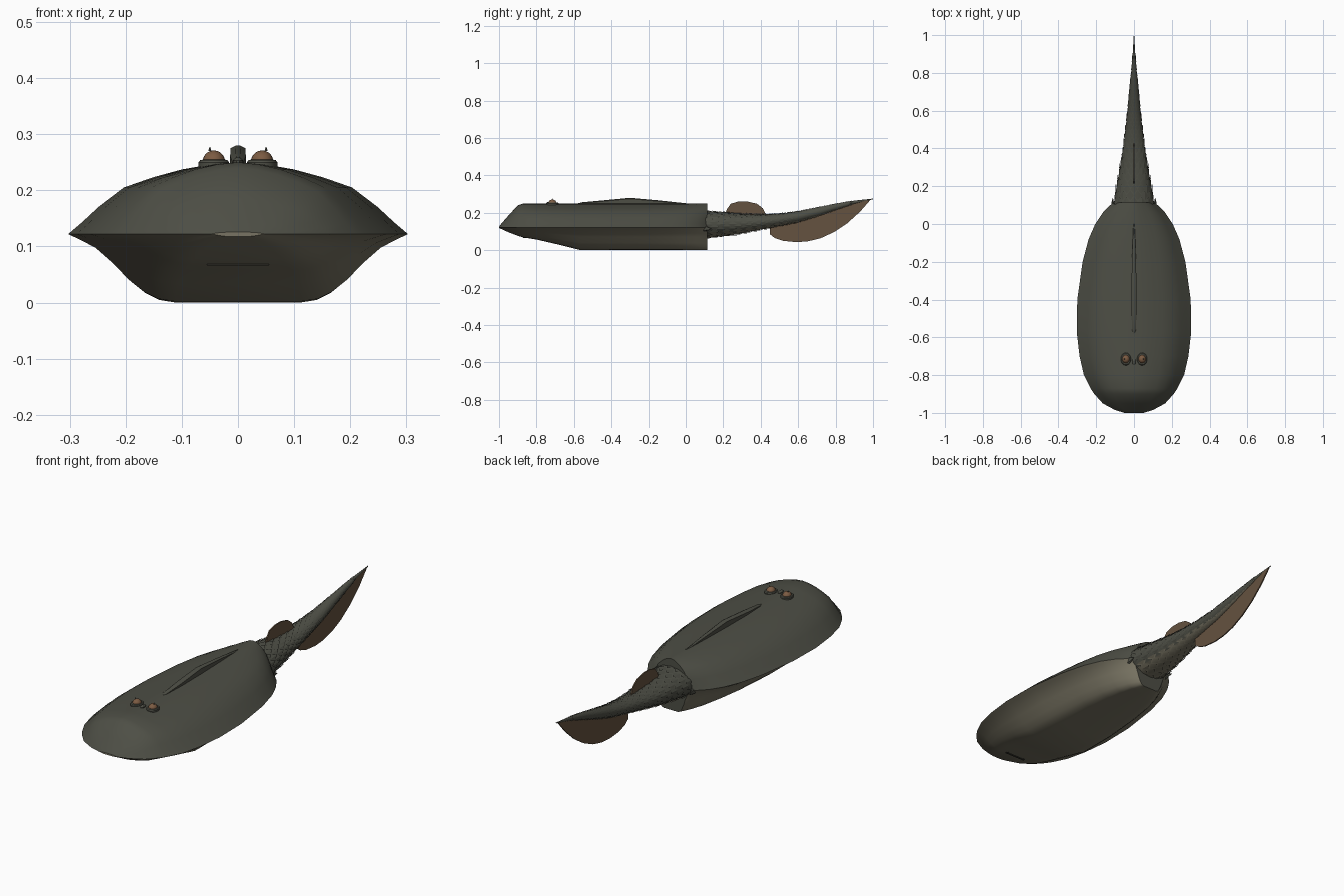
import bpy, bmesh, math
from mathutils import Vector

cube = bpy.data.objects.get("Cube")
if cube:
    bpy.data.objects.remove(cube)


def material(name, rgb):
    m = bpy.data.materials.new(name)
    m.use_nodes = True
    m.diffuse_color = (*rgb, 1)
    m.node_tree.nodes["Principled BSDF"].inputs["Base Color"].default_value = (*rgb, 1)
    return m


SHELL = material("dark olive shell", (0.075, 0.077, 0.06))
BELLY = material("pale belly", (0.19, 0.175, 0.125))
FIN = material("brown fin", (0.13, 0.085, 0.05))
EYE = material("amber eye", (0.2, 0.105, 0.055))
DARK = material("mouth dark", (0.03, 0.028, 0.022))


def finish(name, bm, mats, angle=35, rule=None, recalc=True):
    """Turn a bmesh into a shaded object; rule picks the material per face."""
    if recalc:
        bmesh.ops.recalc_face_normals(bm, faces=bm.faces)
    bm.normal_update()
    if rule:
        for f in bm.faces:
            f.material_index = rule(f)
    me = bpy.data.meshes.new(name)
    bm.to_mesh(me)
    bm.free()
    ob = bpy.data.objects.new(name, me)
    bpy.context.collection.objects.link(ob)
    for m in mats:
        me.materials.append(m)
    bpy.ops.object.select_all(action='DESELECT')
    ob.select_set(True)
    bpy.context.view_layer.objects.active = ob
    bpy.ops.object.shade_smooth_by_angle(angle=math.radians(angle))
    return ob


def loft(rings):
    """Skin closed rings of equal length and cap both ends."""
    bm = bmesh.new()
    rows = [[bm.verts.new(p) for p in r] for r in rings]
    n = len(rows[0])
    for a, b in zip(rows, rows[1:]):
        for i in range(n):
            j = (i + 1) % n
            bm.faces.new((a[i], a[j], b[j], b[i]))
    bm.faces.new(rows[0])
    bm.faces.new(rows[-1])
    return bm


def lerp_table(table, y):
    """Read a row of values at y from a table sorted by its first column."""
    for a, b in zip(table, table[1:]):
        if y <= b[0]:
            t = max(0, (y - a[0]) / (b[0] - a[0]))
            return [p + (q - p) * t for p, q in zip(a[1:], b[1:])]
    return table[-1][1:]


# Head shield: y, half width, top, bottom
RIM = 0.122
SHIELD = [(-1, .05, .126, .118), (-.985, .10, .145, .112), (-.95, .165, .185, .096),
          (-.9, .21, .24, .077), (-.87, .23, .25, .068), (-.8, .265, .25, .057),
          (-.7, .288, .25, .034), (-.57, .303, .25, .002), (-.4, .30, .25, 0),
          (-.2, .272, .25, 0), (-.08, .24, .25, 0), (0, .205, .25, 0),
          (.06, .165, .25, 0), (.1, .125, .25, 0), (.115, .105, .25, 0)]
UPPER = [(1, 0), (.92, .16), (.82, .38), (.67, .65), (.5, .79), (.33, .9), (.16, .97)]
LOWER = [(.94, .07), (.84, .2), (.74, .42), (.64, .68), (.55, .86), (.47, .96), (.37, 1)]


def shield_ring(y, w, top, bot):
    up = [(u * w, RIM + v * (top - RIM)) for u, v in UPPER]
    low = [(u * w, RIM - v * (RIM - bot)) for u, v in LOWER]
    half = up + [(0, top)] + [(-x, z) for x, z in reversed(up)]
    half += [(-x, z) for x, z in low] + [(0, bot)] + [(x, z) for x, z in reversed(low)]
    return [(x, y, z) for x, z in half]


finish("head_shield", loft([shield_ring(*s) for s in SHIELD]), [SHELL, BELLY],
       rule=lambda f: int(f.calc_center_median().z < RIM and f.normal.y < .95))

# Tail: y, half width, top, bottom
TAIL = [(.05, .11, .215, .06), (.12, .105, .208, .066), (.2, .092, .203, .075),
        (.3, .074, .194, .09), (.4, .058, .19, .11), (.5, .045, .195, .13),
        (.6, .034, .208, .15), (.7, .024, .228, .18), (.8, .015, .248, .215),
        (.9, .007, .265, .248), (1, .001, .276, .272)]


def tail_point(y, a, lift=0.0):
    w, top, bot = lerp_table(TAIL, y)
    h = (top - bot) / 2
    return Vector(((w + lift) * math.cos(a), y, (top + bot) / 2 + (h + lift) * math.sin(a)))


def around(n):
    return [2 * math.pi * i / n for i in range(n)]


tail_mid = lambda y: sum(lerp_table(TAIL, y)[1:]) / 2
underside = lambda f: int(f.normal.z < -.75)
finish("tail", loft([[tail_point(row[0], a) for a in around(20)] for row in TAIL]),
       [SHELL, BELLY], 50, underside)

# Overlapping scales in staggered rows, shrinking toward the tip
bm = bmesh.new()
y, step, row, count = .09, .036, 0, 16
while y < .88:
    half = math.pi / count
    for a in around(count):
        a += half * (row % 2)
        corners = [tail_point(y, a, .001), tail_point(y + step * .7, a + half, .002),
                   tail_point(y + step * 1.5, a, step * .2), tail_point(y + step * .7, a - half, .002)]
        v = [bm.verts.new(c) for c in corners]
        bm.faces.new((v[0], v[1], v[2]))
        bm.faces.new((v[0], v[2], v[3]))
    y += step
    step *= .965
    row += 1
bm.normal_update()
for f in bm.faces:
    c = f.calc_center_median()
    if f.normal.dot(c - Vector((0, c.y, tail_mid(c.y)))) < 0:
        f.normal_flip()
finish("tail_scales", bm, [SHELL, BELLY], 20, underside, recalc=False)


def fin(name, outline, thick=.006):
    """Thin upright blade from a side outline of (y, z) points."""
    sides = [[(x, y, z) for y, z in outline] for x in (-thick / 2, thick / 2)]
    finish(name, loft(sides), [FIN])


fin("tail_fin", [(.45, .15), (.45, .085), (.475, .065), (.52, .05), (.59, .043), (.65, .047),
                 (.72, .064), (.79, .096), (.86, .142), (.93, .205), (.985, .268), (.9, .256),
                 (.8, .23), (.7, .203), (.6, .178), (.52, .16)])
fin("back_fin", [(.21, .19), (.22, .22), (.24, .248), (.28, .26), (.33, .26), (.38, .248),
                 (.41, .225), (.43, .185)])

# Dorsal ridge along the shield
RIDGE = [(-.58, .005, .25), (-.56, .010, .256), (-.45, .014, .266), (-.3, .013, .28),
         (-.15, .009, .267), (0, .004, .251)]
finish("dorsal_ridge", loft([[(-w, y, .235), (-w, y, z - .005), (-w * .3, y, z),
                              (w * .3, y, z), (w, y, z - .005), (w, y, .235)]
                             for y, w, z in RIDGE]), [SHELL])


def spun(name, profile, centre, mat, stretch=1.0, n=20):
    """Round part from (radius, height) points, stretched along y."""
    cx, cy, cz = centre
    rings = [[(cx + r * math.cos(a), cy + r * stretch * math.sin(a), cz + h)
              for a in around(n)] for r, h in profile]
    finish(name, loft(rings), [mat])


DOME = [(.02 * math.cos(t), .02 * math.sin(t)) for t in [i * math.pi / 13 for i in range(7)]]
for side, sx in (("left", 1), ("right", -1)):
    x = sx * .043
    spun(side + "_eye_socket", [(.027, -.02), (.027, .003), (.024, .007), (.017, .008)],
         (x, -.715, .247), SHELL, 1.25)
    spun(side + "_eye", DOME, (x, -.715, .251), EYE, 1.1)
    spun(side + "_eye_tip", [(.003, 0), (.002, .003), (.0005, .007)],
         (x + sx * .007, -.715, .27), SHELL, 1, 8)
    # Short spine at each rear corner of the shield
    bm = bmesh.new()
    ring = [bm.verts.new((sx * .108 + .014 * math.cos(a), .07, RIM + .03 * math.sin(a)))
            for a in around(8)]
    tip = bm.verts.new((sx * .116, .14, RIM - .01))
    for i in range(8):
        bm.faces.new((ring[i], ring[(i + 1) % 8], tip))
    bm.faces.new(ring)
    finish(side + "_rear_spine", bm, [SHELL])

# Small knob between the eyes
spun("brow_knob", [(.009, -.01), (.009, .006), (.005, .011), (.001, .012)],
     (0, -.73, .247), SHELL, 2, 10)

# Mouth slit on the lower front slope
finish("mouth", loft([[(x, -.872, .066), (x, -.872, .069), (x, -.858, .069), (x, -.858, .066)]
                      for x in (-.055, .055)]), [DARK])
